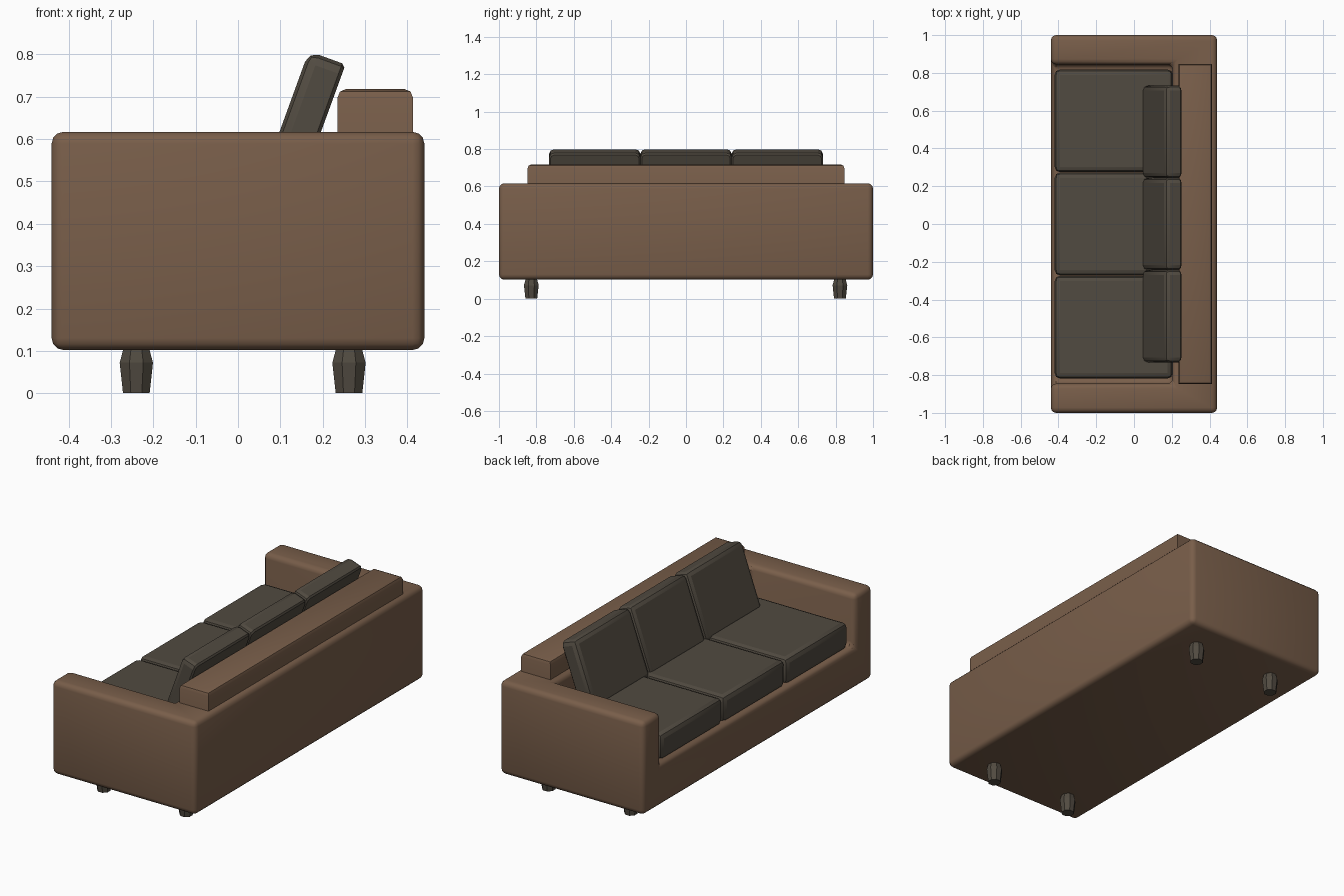
import bpy, bmesh, math
from mathutils import Matrix, Vector

if "Cube" in bpy.data.objects:
    bpy.data.objects.remove(bpy.data.objects["Cube"])


def material(name, rgb):
    m = bpy.data.materials.new(name)
    m.diffuse_color = (*rgb, 1)
    m.use_nodes = True
    m.node_tree.nodes["Principled BSDF"].inputs["Base Color"].default_value = m.diffuse_color
    return m


brown = material("brown leather", (0.190, 0.112, 0.068))
dark = material("dark grey fabric", (0.082, 0.069, 0.052))


def finish(name, bm, mat):
    me = bpy.data.meshes.new(name)
    bmesh.ops.recalc_face_normals(bm, faces=bm.faces)
    bm.to_mesh(me)
    bm.free()
    ob = bpy.data.objects.new(name, me)
    bpy.context.collection.objects.link(ob)
    me.materials.append(mat)
    return ob


def smooth(ob, angle=32):
    bpy.ops.object.select_all(action='DESELECT')
    ob.select_set(True)
    bpy.context.view_layer.objects.active = ob
    bpy.ops.object.shade_smooth_by_angle(angle=math.radians(angle))


def box(lo, hi):
    bm = bmesh.new()
    lo, hi = Vector(lo), Vector(hi)
    bmesh.ops.create_cube(bm, size=1, matrix=Matrix.Translation((lo + hi) / 2)
                          @ Matrix.Diagonal((*(hi - lo), 1)))
    return bm


def bevel(bm, width, segments, rule=lambda e: True):
    edges = [e for e in bm.edges if rule(e)]
    bmesh.ops.bevel(bm, geom=edges, offset=width, segments=segments,
                    profile=0.5, affect='EDGES', clamp_overlap=True)


# Sofa body: a block with the seat well cut out, then rounded
body = finish("sofa_body", box((-0.44, -1, 0.102), (0.44, 1, 0.617)), brown)
cutter = finish("seat_cutter", box((-0.7, -0.845, 0.33), (0.205, 0.845, 0.9)), brown)
cutter.hide_render = True
cut = body.modifiers.new("well", 'BOOLEAN')
cut.operation, cut.solver, cut.object = 'DIFFERENCE', 'EXACT', cutter
bev = body.modifiers.new("round", 'BEVEL')
bev.width, bev.segments, bev.limit_method = 0.028, 3, 'ANGLE'
bpy.context.view_layer.update()
bpy.ops.object.select_all(action='DESELECT')
body.select_set(True)
bpy.context.view_layer.objects.active = body
bpy.ops.object.convert(target='MESH')
bpy.data.objects.remove(cutter)
smooth(body)

# Back rest block standing on the rear ledge
bm = box((0.235, -0.847, 0.5), (0.413, 0.847, 0.718))
bevel(bm, 0.02, 2, lambda e: all(v.co.z > 0.7 for v in e.verts))
smooth(finish("back_rest", bm, brown))

# Seat cushions and leaning back cushions
for i, side in enumerate(("right", "middle", "left")):
    y = (i - 1) * 0.546
    bm = box((-0.42, y - 0.272, 0.33), (0.205, y + 0.272, 0.475))
    bevel(bm, 0.028, 2)
    smooth(finish("seat_cushion_" + side, bm, dark), 20)

    y = (i - 1) * 0.488
    bm = box((0, y - 0.244, 0), (0.092, y + 0.244, 0.375))
    bevel(bm, 0.026, 2, lambda e: all(v.co.x < 0.01 for v in e.verts)
          or abs(e.verts[0].co.x - e.verts[1].co.x) > 0.05)
    bevel(bm, 0.008, 1, lambda e: all(v.co.x > 0.091 for v in e.verts)
          and e.calc_face_angle(0) > 0.5)
    bm.transform(Matrix.Translation((0.039, 0, 0.455))
                 @ Matrix.Rotation(math.radians(20), 4, 'Y'))
    smooth(finish("back_cushion_" + side, bm, dark), 20)

# Eight-sided tapered legs
PROFILE = [(0.034, 0), (0.0425, 0.072), (0.033, 0.105)]
for xn, x in (("front", -0.24), ("rear", 0.262)):
    for yn, y in (("right", -0.827), ("left", 0.823)):
        bm = bmesh.new()
        rings = []
        for r, z in PROFILE:
            rings.append([bm.verts.new((x + r * math.cos(a), y + r * math.sin(a), z))
                          for a in [(k + 0.5) * math.pi / 4 for k in range(8)]])
        for low, high in zip(rings, rings[1:]):
            for k in range(8):
                n = (k + 1) % 8
                bm.faces.new((low[k], low[n], high[n], high[k]))
        bm.faces.new(rings[0])
        bm.faces.new(rings[-1])
        finish(f"{xn}_{yn}_leg", bm, dark)
